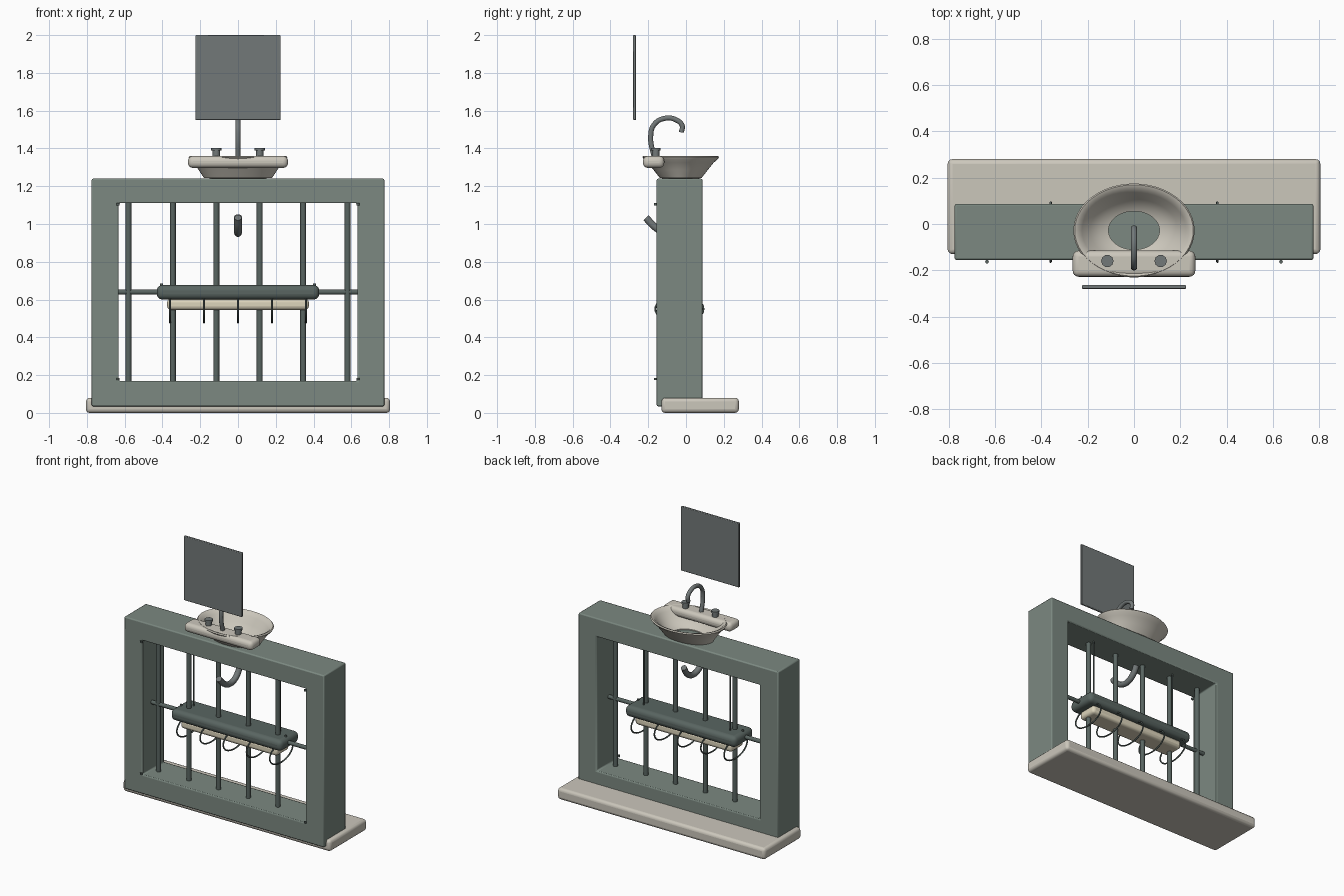
import bpy, bmesh, math

if "Cube" in bpy.data.objects:
    bpy.data.objects.remove(bpy.data.objects["Cube"])


def mat(name, c):
    m = bpy.data.materials.new(name)
    m.diffuse_color = (*c, 1)
    m.use_nodes = True
    m.node_tree.nodes["Principled BSDF"].inputs["Base Color"].default_value = m.diffuse_color
    return m


SAGE = mat("sage", (0.20, 0.25, 0.22))
DARK = mat("dark_green", (0.10, 0.13, 0.12))
STONE = mat("stone", (0.60, 0.57, 0.50))
CREAM = mat("cream", (0.72, 0.66, 0.50))
METAL = mat("metal", (0.17, 0.19, 0.19))


def finish(name, bm, m, bevel=0, seg=3):
    bmesh.ops.recalc_face_normals(bm, faces=bm.faces)
    me = bpy.data.meshes.new(name)
    bm.to_mesh(me)
    bm.free()
    ob = bpy.data.objects.new(name, me)
    bpy.context.collection.objects.link(ob)
    me.materials.append(m)
    if bevel:
        b = ob.modifiers.new("bevel", 'BEVEL')
        b.width, b.segments, b.limit_method = bevel, seg, 'ANGLE'
    select(ob)
    bpy.ops.object.shade_smooth_by_angle(angle=math.radians(40))
    return ob


def select(ob):
    bpy.ops.object.select_all(action='DESELECT')
    ob.select_set(True)
    bpy.context.view_layer.objects.active = ob


def box(name, x, y, z, m, bevel=0.01, seg=3):
    bm = bmesh.new()
    bmesh.ops.create_cube(bm, size=1)
    for v in bm.verts:
        for i, (a, b) in enumerate((x, y, z)):
            v.co[i] = a if v.co[i] < 0 else b
    return finish(name, bm, m, bevel, seg)


def tube(name, pts, r, m, cyclic=False, smooth=False):
    cu = bpy.data.curves.new(name, 'CURVE')
    cu.dimensions = '3D'
    cu.bevel_depth, cu.bevel_resolution, cu.use_fill_caps = r, 3, True
    cu.resolution_u = 6
    s = cu.splines.new('BEZIER' if smooth else 'POLY')
    p = s.bezier_points if smooth else s.points
    p.add(len(pts) - 1)
    for q, co in zip(p, pts):
        if smooth:
            q.co = co
            q.handle_left_type = q.handle_right_type = 'AUTO'
        else:
            q.co = (*co, 1)
    s.use_cyclic_u = cyclic
    ob = bpy.data.objects.new(name, cu)
    bpy.context.collection.objects.link(ob)
    cu.materials.append(m)
    select(ob)
    bpy.ops.object.convert(target='MESH')
    bpy.ops.object.shade_smooth_by_angle(angle=math.radians(50))
    return ob


# base slab
box("base_slab", (-0.805, 0.805), (-0.13, 0.28), (0, 0.08), STONE, 0.02)

# open rectangular frame
bm = bmesh.new()
rect = lambda x, z0, z1: [bm.verts.new((a, -0.155, c)) for a, c in
                          ((-x, z0), (x, z0), (x, z1), (-x, z1))]
outer, inner = rect(0.775, 0.035, 1.24), rect(0.632, 0.17, 1.11)
faces = [bm.faces.new((outer[i], outer[(i + 1) % 4], inner[(i + 1) % 4], inner[i]))
         for i in range(4)]
ext = bmesh.ops.extrude_face_region(bm, geom=faces, use_keep_orig=True)["geom"]
for v in ext:
    if isinstance(v, bmesh.types.BMVert):
        v.co.y = 0.087
finish("frame", bm, SAGE, 0.008, 2)

# vertical and horizontal bars
for x in (-0.58, -0.345, -0.115, 0.115, 0.345, 0.58):
    tube("upright_bar", [(x, -0.05, 0.16), (x, -0.05, 1.12)], 0.016, DARK)
tube("cross_bar", [(-0.64, -0.05, 0.64), (0.64, -0.05, 0.64)], 0.014, DARK)

# shelf with screws, hanging wires and frame pegs
box("shelf", (-0.43, 0.43), (-0.14, 0.07), (0.60, 0.677), DARK, 0.03, 4)
for s in (-1, 1):
    tube("shelf_screw", [(s * 0.405, -0.05, 0.67), (s * 0.405, -0.05, 0.685)], 0.008, DARK)
    tube("hanging_wire", [(s * 0.335, -0.01, 0.67), (s * 0.335, -0.01, 1.115)], 0.005, DARK)
    for z in (0.18, 1.105):
        tube("frame_peg", [(s * 0.635, -0.163, z - 0.006), (s * 0.635, -0.163, z + 0.006)],
             0.008, DARK)

# cream pad held by wire loops
box("pad", (-0.375, 0.375), (-0.105, 0.035), (0.545, 0.605), CREAM, 0.02, 3)
for i in range(5):
    x = -0.36 + 0.18 * i
    loop = [(x, -0.035 + 0.128 * math.cos(t), 0.55 + 0.072 * math.sin(t))
            for t in [k * math.tau / 32 for k in range(32)]]
    tube("wire_loop", loop, 0.005, DARK, cyclic=True)

# basin: elliptical shell lathed from (x radius, y radius, z)
prof = [(.11, .083, 1.241), (.18, .11, 1.243), (.192, .125, 1.262), (.21, .145, 1.288),
        (.235, .175, 1.325), (.255, .195, 1.342), (.262, .203, 1.354), (.256, .197, 1.361),
        (.242, .183, 1.356), (.225, .165, 1.335), (.19, .135, 1.295), (.15, .11, 1.262),
        (.11, .083, 1.248)]
bm = bmesh.new()
N = 48
rings = [[bm.verts.new((a * math.cos(k * math.tau / N),
                        -0.028 + b * math.sin(k * math.tau / N), z)) for k in range(N)]
         for a, b, z in prof]
for i, r in enumerate(rings):
    q = rings[(i + 1) % len(rings)]
    for k in range(N):
        j = (k + 1) % N
        bm.faces.new((r[k], r[j], q[j], q[k]))
finish("basin", bm, STONE)

# tap deck, taps and spout
box("tap_deck", (-0.265, 0.265), (-0.228, -0.115), (1.297, 1.36), STONE, 0.026, 4)
for x in (-0.115, 0.115):
    tube("tap_stem", [(x, -0.16, 1.35), (x, -0.16, 1.395)], 0.02, METAL)
    tube("tap_cap", [(x, -0.16, 1.388), (x, -0.16, 1.402)], 0.027, METAL)
tube("spout", [(0, -0.168, 1.35), (0, -0.187, 1.46), (0, -0.17, 1.525), (0, -0.11, 1.56),
               (0, -0.05, 1.55), (0, -0.02, 1.52), (0, -0.025, 1.485)], 0.014, METAL, smooth=True)

# curved drain pipe
tube("drain_pipe", [(0, 0.025, 1.04), (0, -0.01, 0.985), (0, -0.06, 0.955), (0, -0.11, 0.955),
                    (0, -0.165, 0.985), (0, -0.212, 1.033)], 0.02, METAL, smooth=True)

# mirror panel
box("mirror", (-0.225, 0.225), (-0.28, -0.264), (1.55, 2.0), METAL, 0.004, 2)
